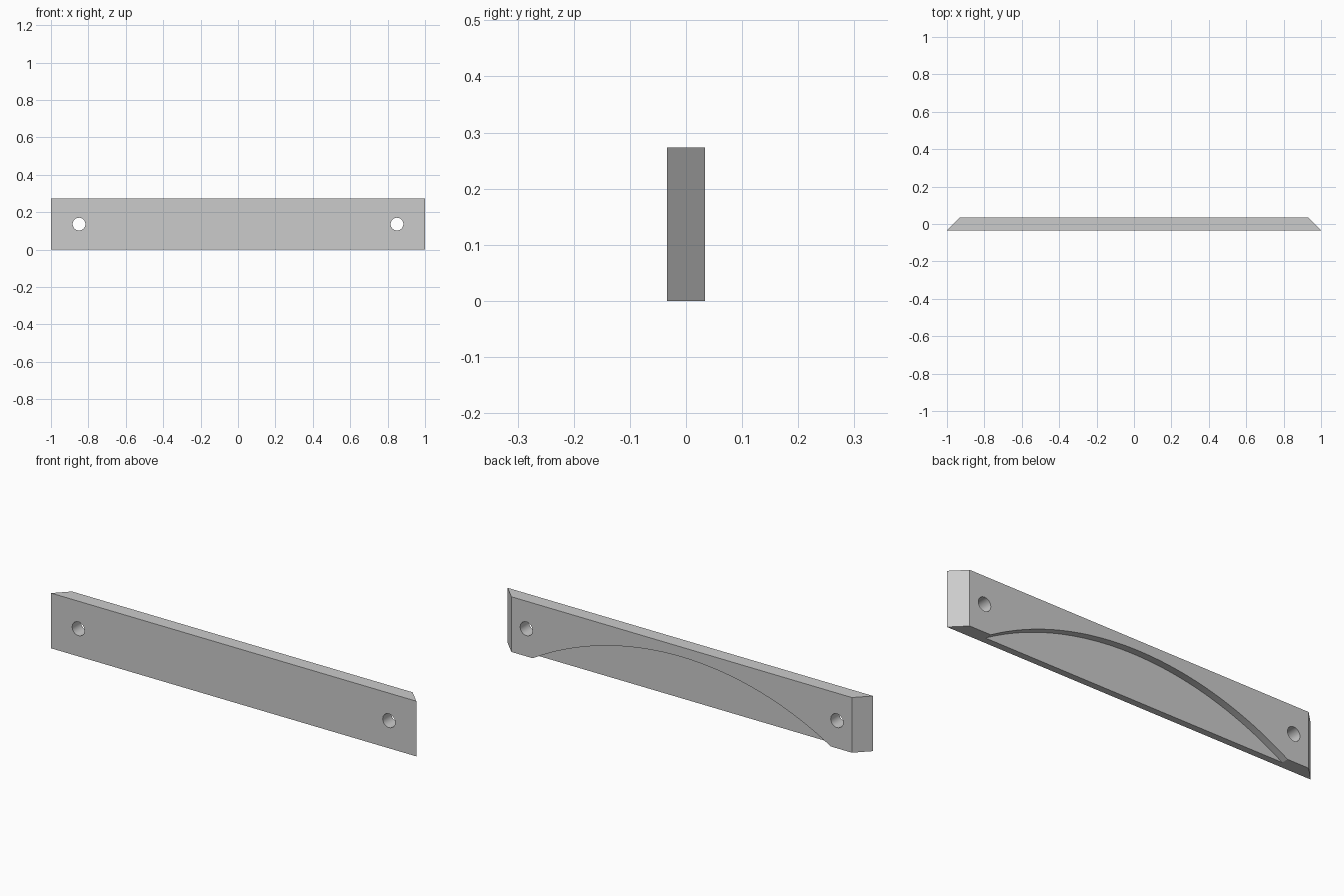
import bpy
import bmesh
import math
from mathutils import Vector

if "Cube" in bpy.data.objects:
    bpy.data.objects.remove(bpy.data.objects["Cube"])

LENGTH, HEIGHT, THICK = 2.0, 0.273, 0.068
HALF = THICK / 2
HOLE_X, HOLE_R = 0.85, 0.034
ARC_HALF, ARC_RISE, RECESS = 0.816, 0.224, 0.035


def prism(name, points, direction):
    """Extrude a closed outline of 3D points along a direction."""
    bm = bmesh.new()
    face = bm.faces.new([bm.verts.new(p) for p in points])
    result = bmesh.ops.extrude_face_region(bm, geom=[face])
    moved = [v for v in result["geom"] if isinstance(v, bmesh.types.BMVert)]
    bmesh.ops.translate(bm, verts=moved, vec=Vector(direction))
    bmesh.ops.recalc_face_normals(bm, faces=bm.faces)
    mesh = bpy.data.meshes.new(name)
    bm.to_mesh(mesh)
    bm.free()
    obj = bpy.data.objects.new(name, mesh)
    bpy.context.collection.objects.link(obj)
    return obj


def cut(target, cutter):
    """Subtract a cutter from the target, then discard the cutter."""
    cutter.hide_render = True
    bpy.context.view_layer.objects.active = target
    mod = target.modifiers.new("cut", "BOOLEAN")
    mod.operation = "DIFFERENCE"
    mod.solver = "EXACT"
    mod.object = cutter
    bpy.ops.object.modifier_apply(modifier=mod.name)
    bpy.data.objects.remove(cutter)


# Board with 45 degree mitred ends, shorter at the back
x = LENGTH / 2
rail = prism("mitred_rail", [(-x, -HALF, 0), (x, -HALF, 0),
                             (x - THICK, HALF, 0), (-x + THICK, HALF, 0)],
             (0, 0, HEIGHT))

# Shallow arched recess in the back, open at the bottom edge
radius = (ARC_HALF ** 2 + ARC_RISE ** 2) / (2 * ARC_RISE)
spread = math.asin(ARC_HALF / radius) + 0.03
steps = 64
arch = []
for i in range(steps + 1):
    a = spread * (2 * i / steps - 1)
    arch.append((radius * math.sin(a), HALF - RECESS,
                 ARC_RISE - radius + radius * math.cos(a)))
cut(rail, prism("arch_cutter", arch, (0, RECESS + 0.1, 0)))

# Round bolt holes through both ends
for side in (-1, 1):
    ring = [(side * HOLE_X + HOLE_R * math.cos(math.tau * i / 48), -0.1,
             HEIGHT / 2 + HOLE_R * math.sin(math.tau * i / 48)) for i in range(48)]
    cut(rail, prism("hole_cutter", ring, (0, 0.2, 0)))

# Single grey finish
grey = bpy.data.materials.new("plain_grey")
grey.diffuse_color = (0.6, 0.6, 0.6, 1)
grey.use_nodes = True
grey.node_tree.nodes["Principled BSDF"].inputs["Base Color"].default_value = grey.diffuse_color
rail.data.materials.clear()
rail.data.materials.append(grey)
for poly in rail.data.polygons:
    poly.material_index = 0

# Smooth curved walls, crisp edges elsewhere
bpy.ops.object.select_all(action="DESELECT")
rail.select_set(True)
bpy.context.view_layer.objects.active = rail
bpy.ops.object.shade_smooth_by_angle(angle=math.radians(30))
